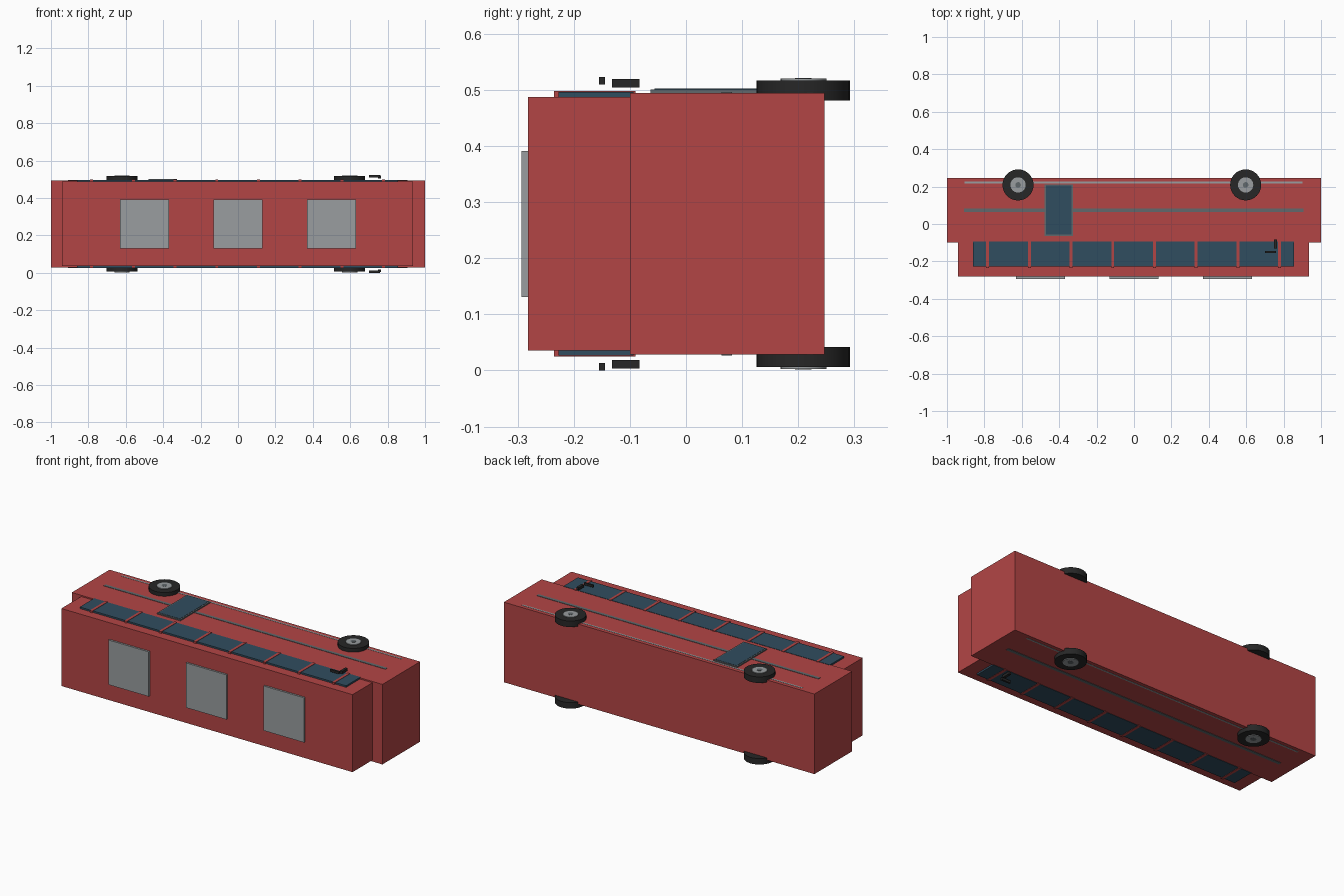
import bpy
from mathutils import Vector

cube = bpy.data.objects.get("Cube")
if cube:
    bpy.data.objects.remove(cube)

MID = 0.2615  # middle of the coach, which lies on its side


def material(name, rgb):
    m = bpy.data.materials.new(name)
    m.use_nodes = True
    m.diffuse_color = (*rgb, 1)
    m.node_tree.nodes["Principled BSDF"].inputs["Base Color"].default_value = (*rgb, 1)
    return m


red = material("red paint", (0.45, 0.06, 0.06))
glass = material("blue glass", (0.03, 0.075, 0.115))
rubber = material("black rubber", (0.02, 0.02, 0.02))
silver = material("silver trim", (0.32, 0.34, 0.35))
steel = material("dull steel", (0.12, 0.14, 0.15))


def box(name, x, y, z, mat):
    lo, hi = Vector((x[0], y[0], z[0])), Vector((x[1], y[1], z[1]))
    bpy.ops.mesh.primitive_cube_add(size=1, location=(lo + hi) / 2)
    o = bpy.context.object
    o.name = name
    o.scale = hi - lo
    bpy.ops.object.transform_apply(location=False, rotation=False)
    o.data.materials.append(mat)
    return o


def disc(name, x, y, z, radius, mat, sides=32):
    bpy.ops.mesh.primitive_cylinder_add(vertices=sides, radius=radius, depth=z[1] - z[0],
                                        location=(x, y, (z[0] + z[1]) / 2))
    o = bpy.context.object
    o.name = name
    o.data.materials.append(mat)
    bpy.ops.object.shade_smooth_by_angle()
    return o


def side(s, a, b):
    """Height range from distances off the middle, on side s."""
    return sorted((MID + s * a, MID + s * b))


# Body and raised upper deck
box("lower_body", (-1, 1), (-0.10, 0.247), (0.0285, 0.4945), red)
box("upper_body", (-0.94, 0.935), (-0.282, -0.09), (0.036, 0.487), red)

# Roof hatches
for i, x in enumerate((-0.5, 0, 0.5)):
    box(f"roof_hatch_{i + 1}", (x - 0.13, x + 0.13), (-0.293, -0.28), (0.131, 0.391), silver)

for s, label in ((1, "upper"), (-1, "lower")):
    # Window band and its pillars
    box(f"{label}_window_band", (-0.86, 0.855), (-0.227, -0.094), side(s, 0.22, 0.2348), glass)
    for i in range(8):
        x = -0.782 + i * 0.2228
        box(f"{label}_window_pillar_{i + 1}", (x - 0.008, x + 0.008), (-0.235, -0.09),
            side(s, 0.22, 0.2365), red)

    # Trim strips along the side
    box(f"{label}_waist_strip", (-0.91, 0.905), (0.063, 0.082), side(s, 0.23, 0.235), steel)
    box(f"{label}_skirt_strip", (-0.905, 0.9), (0.216, 0.226), side(s, 0.23, 0.2342), silver)

    # Wheels
    for x, end in ((-0.62, "rear"), (0.597, "front")):
        disc(f"{label}_{end}_tire", x, 0.209, side(s, 0.22, 0.255), 0.083, rubber)
        disc(f"{label}_{end}_hub", x, 0.209, side(s, 0.25, 0.2585), 0.041, silver, 24)
        disc(f"{label}_{end}_axle_cap", x, 0.209, side(s, 0.25, 0.2595), 0.015, steel, 16)

    # Mirror and its arm
    box(f"{label}_mirror", (0.749, 0.764), (-0.132, -0.083), side(s, 0.243, 0.258), rubber)
    box(f"{label}_mirror_arm", (0.70, 0.758), (-0.155, -0.144), side(s, 0.2485, 0.2615), rubber)

# Entrance door
box("door_frame", (-0.478, -0.327), (-0.063, 0.212), side(1, 0.23, 0.2395), steel)
box("door_glass", (-0.47, -0.335), (-0.056, 0.205), side(1, 0.23, 0.2408), glass)
